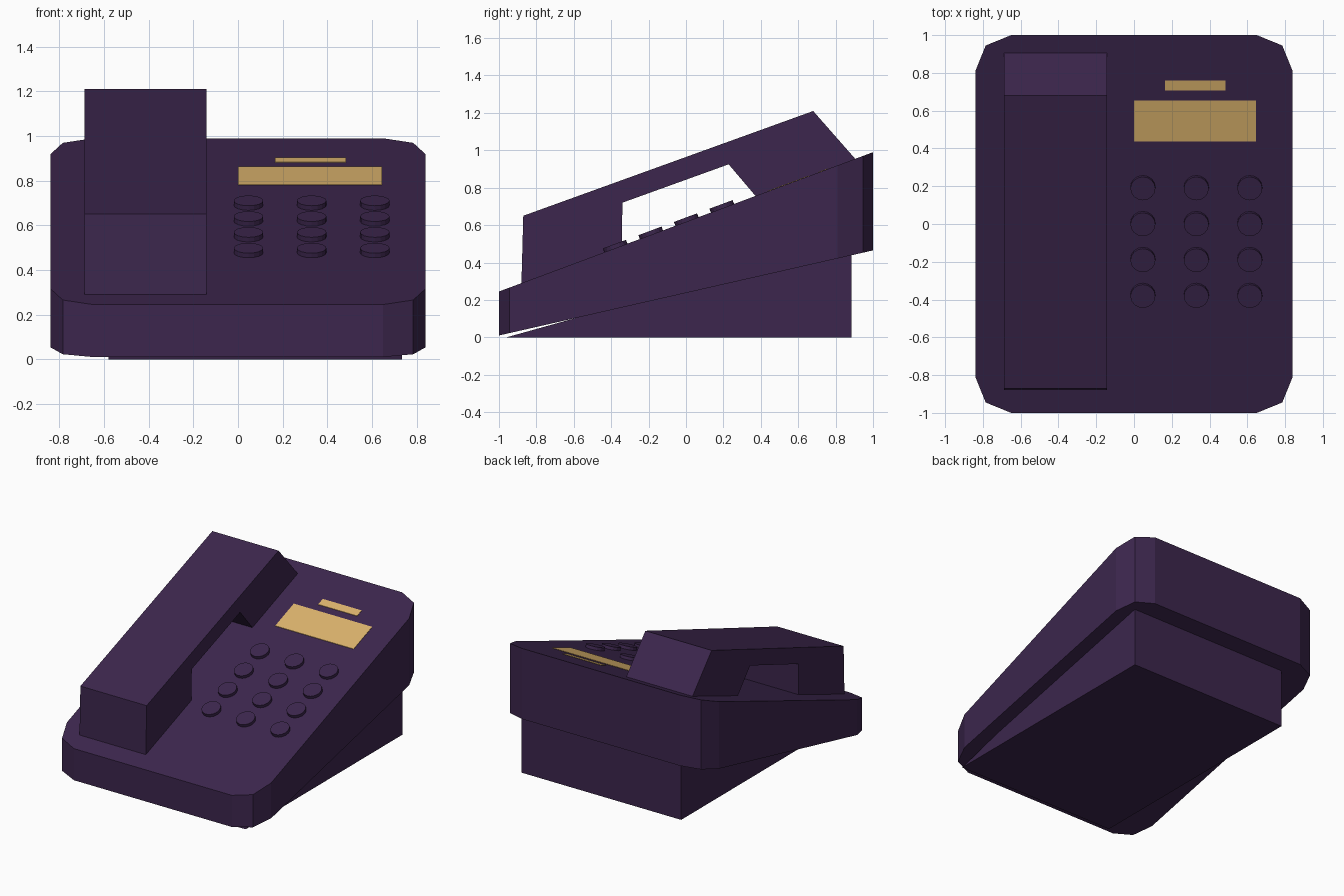
import bpy, bmesh, math
from mathutils import Matrix

if "Cube" in bpy.data.objects:
    bpy.data.objects.remove(bpy.data.objects["Cube"])

TOP_SLOPE = 0.3725


def top_z(y):
    return 0.245 + (y + 1) * TOP_SLOPE


def bottom_z(y):
    return 0.01 + (y + 1) * 0.2275


def material(name, rgb):
    m = bpy.data.materials.new(name)
    m.diffuse_color = (*rgb, 1)
    m.use_nodes = True
    m.node_tree.nodes["Principled BSDF"].inputs["Base Color"].default_value = m.diffuse_color
    return m


purple = material("dark purple plastic", (0.045, 0.0194, 0.074))
gold = material("gold display", (0.71, 0.45, 0.152))


def finish(name, bm, mat):
    bmesh.ops.recalc_face_normals(bm, faces=bm.faces)
    mesh = bpy.data.meshes.new(name)
    bm.to_mesh(mesh)
    bm.free()
    mesh.materials.append(mat)
    obj = bpy.data.objects.new(name, mesh)
    bpy.context.collection.objects.link(obj)
    return obj


def loft(name, ring_a, ring_b, mat):
    """Closed solid between two matching outlines."""
    bm = bmesh.new()
    a = [bm.verts.new(p) for p in ring_a]
    b = [bm.verts.new(p) for p in ring_b]
    bm.faces.new(a)
    bm.faces.new(b)
    n = len(a)
    for i in range(n):
        j = (i + 1) % n
        bm.faces.new((a[i], a[j], b[j], b[i]))
    return finish(name, bm, mat)


def side_profile(name, profile, x0, x1, mat):
    return loft(name, [(x0, y, z) for y, z in profile],
                [(x1, y, z) for y, z in profile], mat)


# Sloped body with chamfered corners
corner = [(0.84, 0.81), (0.785, 0.945), (0.65, 1.0)]
outline = (corner + [(-x, y) for x, y in reversed(corner)]
           + [(-x, -y) for x, y in corner]
           + [(x, -y) for x, y in reversed(corner)])
loft("body", [(x, y, bottom_z(y)) for x, y in outline],
     [(x, y, top_z(y)) for x, y in outline], purple)

# Wedge stand, its top sunk into the body
side_profile("stand", [(-0.96, 0), (0.885, 0), (0.885, 0.515)],
             -0.58, 0.735, purple)

# Handset with a finger gap underneath
side_profile("handset", [
    (-0.88, top_z(-0.88) - 0.005), (-0.87, 0.65), (0.68, 1.21),
    (0.908, top_z(0.908) - 0.005), (0.375, top_z(0.375) - 0.005),
    (0.228, 0.925), (-0.34, 0.72), (-0.343, top_z(-0.343) - 0.005)],
    -0.687, -0.142, purple)


# Display and indicator strip
def plate(name, x0, x1, y0, y1):
    rect = [(x0, y0), (x1, y0), (x1, y1), (x0, y1)]
    loft(name, [(x, y, top_z(y) - 0.002) for x, y in rect],
         [(x, y, top_z(y) + 0.003) for x, y in rect], gold)


plate("display", 0.0, 0.645, 0.437, 0.655)
plate("indicator_strip", 0.165, 0.485, 0.706, 0.76)

# Keypad
tilt = Matrix.Rotation(math.atan(TOP_SLOPE), 4, 'X')
for r in range(4):
    for c in range(3):
        x, y = 0.047 + 0.283 * c, 0.195 - 0.19 * r
        bm = bmesh.new()
        bmesh.ops.create_cone(
            bm, cap_ends=True, segments=16, radius1=0.066, radius2=0.066,
            depth=0.044,
            matrix=Matrix.Translation((x, y, top_z(y))) @ tilt)
        finish(f"button_{r + 1}_{c + 1}", bm, purple)
